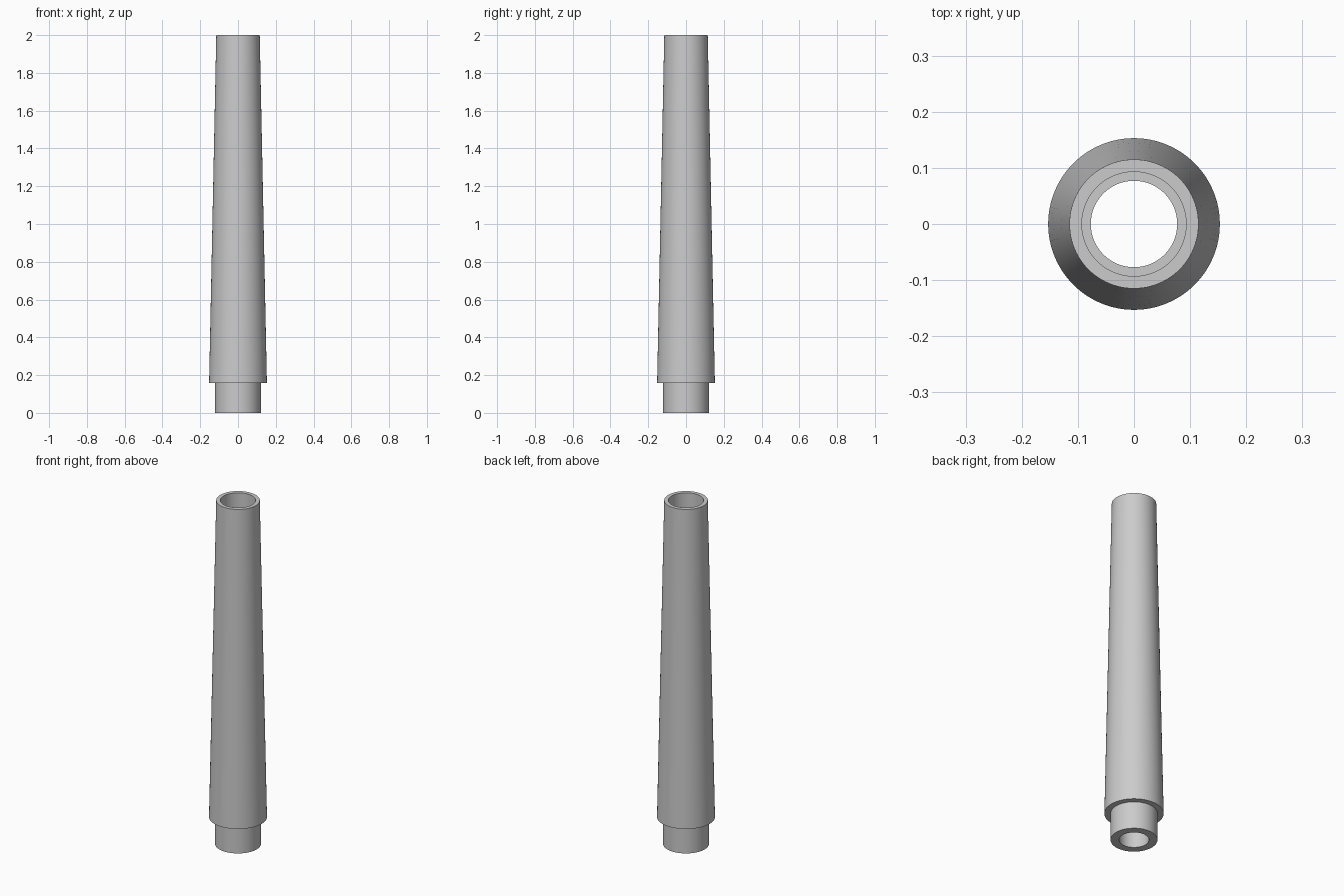
import bpy, bmesh, math

cube = bpy.data.objects.get("Cube")
if cube:
    bpy.data.objects.remove(cube, do_unlink=True)

grey = bpy.data.materials.new("plain grey")
grey.use_nodes = True
colour = (0.6, 0.6, 0.6, 1)
grey.diffuse_color = colour
grey.node_tree.nodes["Principled BSDF"].inputs["Base Color"].default_value = colour


def lathe(name, profile, segments=96):
    """Spin a closed (radius, height) outline about the z axis."""
    bm = bmesh.new()
    verts = [bm.verts.new((r, 0, z)) for r, z in profile]
    edges = [bm.edges.new((v, verts[i - 1])) for i, v in enumerate(verts)]
    bmesh.ops.spin(bm, geom=verts + edges, cent=(0, 0, 0), axis=(0, 0, 1),
                   angle=math.tau, steps=segments, use_merge=True)
    bmesh.ops.remove_doubles(bm, verts=bm.verts, dist=0.0001)
    bmesh.ops.recalc_face_normals(bm, faces=bm.faces)
    mesh = bpy.data.meshes.new(name)
    bm.to_mesh(mesh)
    bm.free()
    mesh.materials.append(grey)
    obj = bpy.data.objects.new(name, mesh)
    bpy.context.collection.objects.link(obj)
    bpy.ops.object.select_all(action="DESELECT")
    obj.select_set(True)
    bpy.context.view_layer.objects.active = obj
    bpy.ops.object.shade_smooth_by_angle(angle=math.radians(30))
    return obj


# Tapered hollow tube: tenon, shoulder, tapering wall, top socket, through bore
bore, socket, tenon = 0.077, 0.093, 0.121
shoulder_z, socket_z = 0.157, 1.84
lathe("tapered_tube", [
    (bore, 0), (tenon, 0), (tenon, shoulder_z), (0.153, shoulder_z),
    (0.115, 2), (socket, 2), (socket, socket_z), (bore, socket_z),
])
